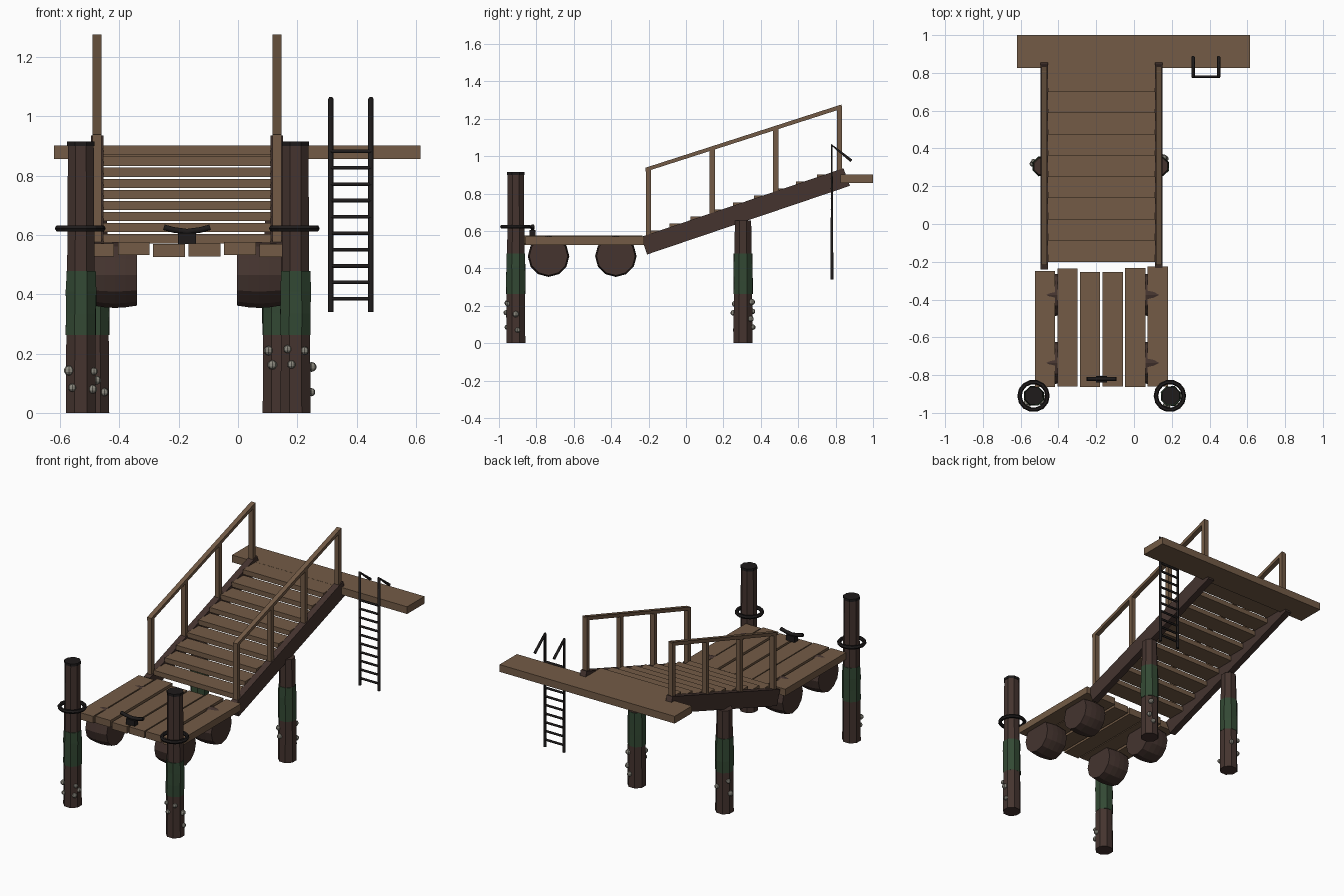
import bpy, bmesh, math, random
from mathutils import Vector

if "Cube" in bpy.data.objects:
    bpy.data.objects.remove(bpy.data.objects["Cube"])

random.seed(4)
MID = -0.172  # centre line of the deck and ramp


def mat(name, rgb):
    m = bpy.data.materials.new(name)
    m.diffuse_color = (*rgb, 1)
    m.use_nodes = True
    m.node_tree.nodes["Principled BSDF"].inputs["Base Color"].default_value = m.diffuse_color
    return m


WOOD = mat("plank wood", (0.172, 0.105, 0.061))
DARK = mat("dark timber", (0.058, 0.034, 0.028))
ALGAE = mat("algae green", (0.033, 0.066, 0.034))
IRON = mat("black iron", (0.013, 0.011, 0.011))
SHELL = mat("barnacle grey", (0.27, 0.26, 0.22))


def finish(name, bm, material, smooth=False):
    bmesh.ops.recalc_face_normals(bm, faces=bm.faces)
    me = bpy.data.meshes.new(name)
    bm.to_mesh(me)
    bm.free()
    ob = bpy.data.objects.new(name, me)
    bpy.context.collection.objects.link(ob)
    me.materials.append(material)
    for p in me.polygons:
        p.use_smooth = smooth
    return ob


def box(name, lo, hi, material):
    bm = bmesh.new()
    bmesh.ops.create_cube(bm, size=1)
    for v in bm.verts:
        v.co = [(a + b) / 2 + c * (b - a) for a, b, c in zip(lo, hi, v.co)]
    return finish(name, bm, material)


def side_profile(name, pts, x, width, material):
    """Extrude a (y, z) outline across x."""
    bm = bmesh.new()
    f = bm.faces.new([bm.verts.new((x - width / 2, y, z)) for y, z in pts])
    r = bmesh.ops.extrude_face_region(bm, geom=[f])
    bmesh.ops.translate(bm, vec=(width, 0, 0),
                        verts=[v for v in r["geom"] if isinstance(v, bmesh.types.BMVert)])
    return finish(name, bm, material)


def lathe(name, rings, n, centre, material, axis="z", turn=0.0, jitter=0.0):
    """Stack n-sided rings of (offset, radius) along an axis, capped."""
    bm = bmesh.new()
    loops = []
    for h, r in rings:
        loop = []
        for i in range(n):
            a = turn + math.tau * i / n
            rr = r + random.uniform(-jitter, jitter)
            c, s = rr * math.cos(a), rr * math.sin(a)
            p = (c, s, h) if axis == "z" else (h, c, s)
            loop.append(bm.verts.new(Vector(p) + Vector(centre)))
        loops.append(loop)
    for a, b in zip(loops, loops[1:]):
        for i in range(n):
            bm.faces.new((a[i], a[(i + 1) % n], b[(i + 1) % n], b[i]))
    bm.faces.new(loops[0])
    bm.faces.new(loops[-1])
    return finish(name, bm, material)


def tube(name, pts, radius, material):
    cu = bpy.data.curves.new(name, "CURVE")
    cu.dimensions = "3D"
    cu.bevel_depth = radius
    cu.bevel_resolution = 1
    cu.use_fill_caps = True
    sp = cu.splines.new("POLY")
    sp.points.add(len(pts) - 1)
    for q, p in zip(sp.points, pts):
        q.co = (*p, 1)
    cu.materials.append(material)
    ob = bpy.data.objects.new(name, cu)
    bpy.context.collection.objects.link(ob)
    return ob


# Fixed landing at the top
box("landing", (-0.62, 0.825, 0.856), (0.615, 1.0, 0.902), WOOD)

# Floating deck planks with uneven ends
backs = (-0.25, -0.235, -0.255, -0.255, -0.232, -0.225)
for i, back in enumerate(backs):
    x = -0.525 + i * 0.1195
    dz = (0.0, 0.004, -0.002)[i % 3]
    box("deck_plank", (x, -0.863 + 0.004 * (i % 2), 0.528 + dz),
        (x + 0.107, back, 0.572 + dz), WOOD)

# Bulging float barrels
for s in (-1, 1):
    for y in (-0.735, -0.375):
        lathe("float_barrel", [(-0.075, 0.103), (-0.035, 0.109), (0, 0.111),
                               (0.035, 0.109), (0.075, 0.103)], 12,
              (MID + s * 0.243, y, 0.465), DARK, axis="x")

# Ramp stringers, railings
for s in (-1, 1):
    x = MID + s * 0.303
    side_profile("ramp_stringer", [(-0.24, 0.568), (-0.208, 0.474), (0.876, 0.841), (0.842, 0.935)],
                 x, 0.042, DARK)
    for k in range(4):
        y = -0.2 + k * 0.34
        base = 0.57 + 0.338 * (y + 0.24)
        box("rail_post", (x - 0.015, y - 0.014, base - 0.02),
            (x + 0.015, y + 0.014, 0.932 + k * 0.112), WOOD)
    side_profile("handrail", [(-0.216, 0.917), (-0.216, 0.938), (0.832, 1.276), (0.832, 1.253)],
                 x, 0.03, WOOD)

# Ramp treads
for k in range(9):
    y, z = -0.2 + k * 0.1125, 0.603 + k * 0.0373
    box("ramp_tread", (MID - 0.284, y, z - 0.031),
        (MID + 0.284, y + (0.128 if k == 8 else 0.116), z), WOOD)


# Pilings: timber foot, algae band, timber top, with barnacles round the foot
def piling(x, y, top, cap, shells):
    c, t = (x, y, 0), math.pi / 8
    lathe("piling_foot", [(0, 0.055), (0.265, 0.053)], 8, c, DARK, turn=t)
    lathe("piling_algae_band", [(0.262, 0.055), (0.335, 0.055), (0.41, 0.055), (0.478, 0.053)],
          8, c, ALGAE, turn=t, jitter=0.002)
    lathe("piling_top", [(0.475, 0.05), (top, 0.047)], 8, c, DARK, turn=t)
    if cap:
        lathe("piling_cap", [(top - 0.012, 0.05), (top + 0.004, 0.05)], 8, c, IRON, turn=t)
    for deg, z, r in shells:
        a = math.radians(deg)
        bm = bmesh.new()
        bmesh.ops.create_uvsphere(bm, u_segments=8, v_segments=5, radius=r)
        bmesh.ops.translate(bm, vec=(x + 0.054 * math.cos(a), y + 0.054 * math.sin(a), z),
                            verts=bm.verts)
        finish("barnacle", bm, SHELL)


piling(-0.53, -0.91, 0.912, True,
       [(222, 0.143, 0.017), (238, 0.085, 0.014), (325, 0.14, 0.013), (350, 0.11, 0.015), (318, 0.08, 0.015)])
piling(0.194, -0.91, 0.912, True,
       [(240, 0.215, 0.014), (305, 0.21, 0.014), (255, 0.163, 0.014), (0, 0.155, 0.017), (10, 0.07, 0.014)])
piling(-0.485, 0.305, 0.655, False,
       [(150, 0.21, 0.014), (165, 0.13, 0.017), (70, 0.17, 0.015), (310, 0.07, 0.014)])
piling(0.134, 0.305, 0.655, False,
       [(235, 0.21, 0.016), (250, 0.162, 0.016), (60, 0.22, 0.017), (50, 0.13, 0.016), (75, 0.085, 0.015)])

# Mooring rings around the front pilings
for x in (-0.532, 0.19):
    bpy.ops.mesh.primitive_torus_add(location=(x, -0.91, 0.622), major_radius=0.074,
                                     minor_radius=0.012, major_segments=14, minor_segments=6)
    ring = bpy.context.object
    ring.name = "mooring_ring"
    ring.data.materials.append(IRON)

# Mooring cleat at the deck edge
box("cleat_base", (MID - 0.03, -0.838, 0.57), (MID + 0.03, -0.805, 0.606), IRON)
tube("cleat_horns", [(MID + dx, -0.82, z) for dx, z in
                     ((-0.078, 0.626), (-0.045, 0.617), (0, 0.611), (0.045, 0.617), (0.078, 0.626))],
     0.011, IRON)

# Ladder with hooked rails
for x in (0.313, 0.448):
    tube("ladder_rail", [(x, 0.78, 0.34), (x, 0.78, 1.058), (x, 0.884, 0.975)], 0.0095, IRON)
for k in range(10):
    z = 0.385 + k * 0.0552
    tube("ladder_rung", [(0.313, 0.78, z), (0.448, 0.78, z)], 0.007, IRON)
